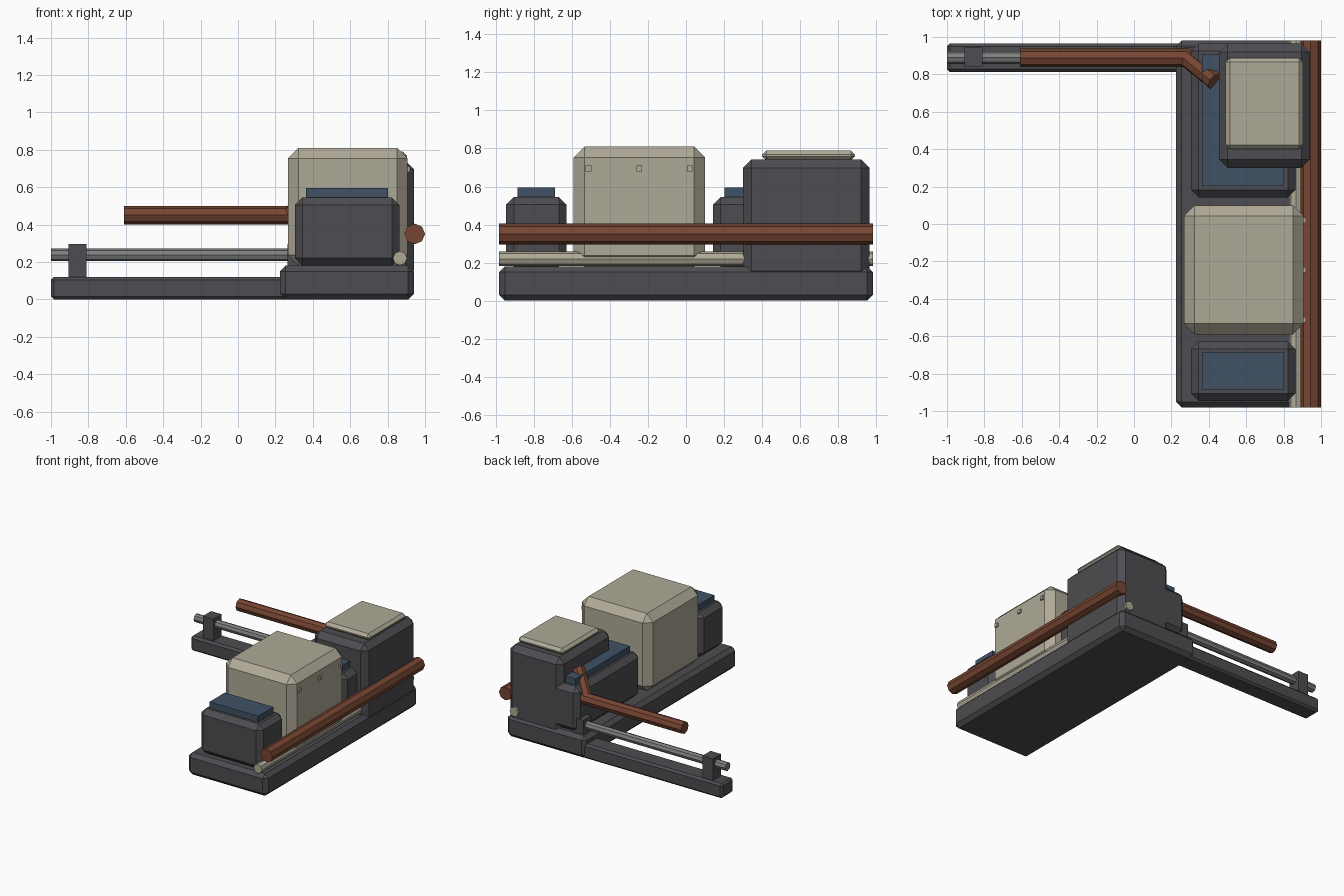
import bpy, bmesh, math
from mathutils import Vector

if "Cube" in bpy.data.objects:
    bpy.data.objects.remove(bpy.data.objects["Cube"])


def material(name, rgb):
    m = bpy.data.materials.new(name)
    m.diffuse_color = (*rgb, 1.0)
    m.use_nodes = True
    m.node_tree.nodes["Principled BSDF"].inputs["Base Color"].default_value = m.diffuse_color
    return m


DARK = material("charcoal", (0.075, 0.073, 0.082))
BEIGE = material("beige", (0.43, 0.40, 0.31))
BLUE = material("slate blue", (0.052, 0.083, 0.127))
BROWN = material("rust brown", (0.185, 0.06, 0.032))
GREY = material("steel grey", (0.21, 0.215, 0.215))


def finish(bm, name, mat):
    me = bpy.data.meshes.new(name)
    bm.to_mesh(me)
    bm.free()
    me.materials.append(mat)
    ob = bpy.data.objects.new(name, me)
    bpy.context.collection.objects.link(ob)
    return ob


def box(name, mat, x, y, z, bevel=0.0):
    """Chamfered box from (min, max) ranges."""
    bm = bmesh.new()
    bmesh.ops.create_cube(bm, size=1)
    for v in bm.verts:
        v.co = [r[0] if c < 0 else r[1] for c, r in zip(v.co, (x, y, z))]
    if bevel:
        bmesh.ops.bevel(bm, geom=bm.edges[:], offset=bevel, segments=1,
                        affect='EDGES', profile=0.5)
    return finish(bm, name, mat)


def pipe(name, mat, radius, points, sides=8):
    """Faceted tube swept along points, with mitred joints."""
    pts = [Vector(p) for p in points]
    dirs = [(b - a).normalized() for a, b in zip(pts, pts[1:])]
    up = Vector((0, 0, 1))
    side = dirs[0].cross(up).normalized()
    up = side.cross(dirs[0])
    ring = [pts[0] + radius * (math.cos(a) * side + math.sin(a) * up)
            for a in (i * math.tau / sides for i in range(sides))]
    bm = bmesh.new()
    rings = [[bm.verts.new(p) for p in ring]]
    for i, d in enumerate(dirs):
        n = d if i == len(dirs) - 1 else (d + dirs[i + 1]).normalized()
        ring = [p + d * ((pts[i + 1] - p).dot(n) / d.dot(n)) for p in ring]
        rings.append([bm.verts.new(p) for p in ring])
    for r, s in zip(rings, rings[1:]):
        for k in range(sides):
            j = (k + 1) % sides
            bm.faces.new((r[k], r[j], s[j], s[k]))
    bm.faces.new(rings[0])
    bm.faces.new(rings[-1])
    bmesh.ops.recalc_face_normals(bm, faces=bm.faces)
    return finish(bm, name, mat)


# L-shaped base
box("main_base", DARK, (0.225, 0.94), (-0.982, 0.982), (0, 0.18), 0.03)
box("arm_base", DARK, (-1.0, 0.27), (0.812, 0.966), (0, 0.12), 0.016)

# Steel rail and its two brackets
pipe("arm_rail", GREY, 0.034, [(-1.0, 0.89, 0.238), (0.34, 0.89, 0.238)])
for i, x in enumerate((-0.905, 0.265)):
    box(f"rail_bracket_{i + 1}", DARK, (x, x + 0.095), (0.84, 0.945), (0.10, 0.297))

# Low housings with blue lids
for name, y0, y1 in (("front", -0.945, -0.628), ("rear", 0.142, 0.965)):
    box(f"{name}_housing", DARK, (0.305, 0.863), (y0, y1), (0.18, 0.545), 0.04)
    box(f"{name}_lid", BLUE, (0.363, 0.802), (y0 + 0.06, y1 - 0.06), (0.53, 0.595))

# Large beige housing with bolts on its right side
box("main_housing", BEIGE, (0.266, 0.907), (-0.59, 0.1), (0.18, 0.81), 0.057)
for i, y in enumerate((-0.512, -0.245, 0.02)):
    box(f"side_bolt_{i + 1}", BEIGE, (0.89, 0.92), (y - 0.015, y + 0.015), (0.68, 0.71))

# Rear tower with beige cap
box("rear_tower", DARK, (0.455, 0.94), (0.3, 0.965), (0.11, 0.743), 0.045)
box("tower_cap", BEIGE, (0.49, 0.903), (0.4, 0.888), (0.737, 0.79), 0.022)

# Long side pipes
pipe("side_pipe", BROWN, 0.055, [(0.945, -0.982, 0.35), (0.945, 0.982, 0.35)])
pipe("lower_side_pipe", BEIGE, 0.038, [(0.866, -0.982, 0.22), (0.866, 0.982, 0.22)])

# Bent pipe above the arm, running into the rear housing
pipe("arm_pipe", BROWN, 0.049,
     [(-0.61, 0.888, 0.45), (0.28, 0.888, 0.45), (0.435, 0.76, 0.6)])
